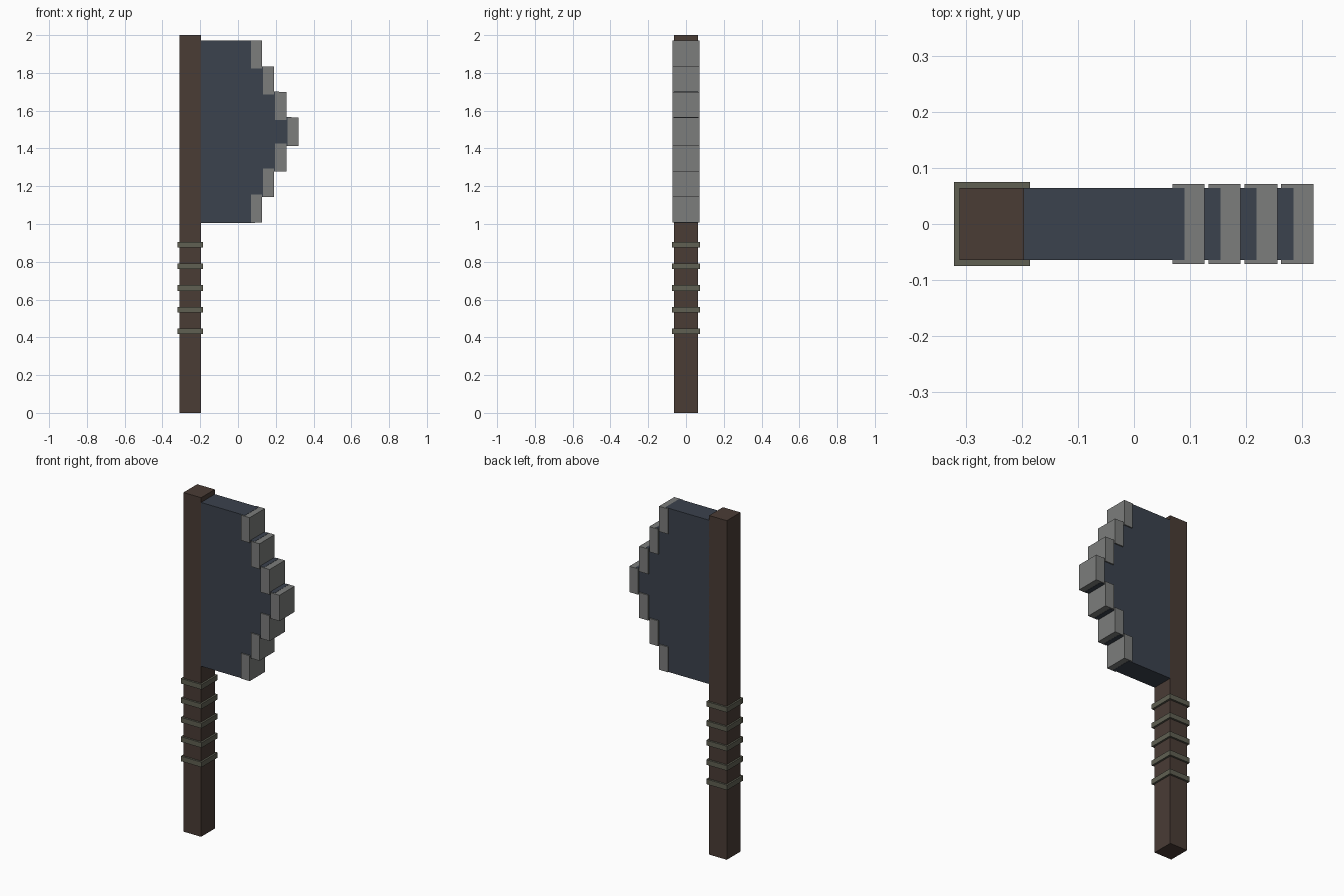
import bpy, bmesh

if "Cube" in bpy.data.objects:
    bpy.data.objects.remove(bpy.data.objects["Cube"])


def material(name, rgb):
    m = bpy.data.materials.new(name)
    m.diffuse_color = (*rgb, 1)
    m.use_nodes = True
    m.node_tree.nodes["Principled BSDF"].inputs["Base Color"].default_value = m.diffuse_color
    return m


wood = material("dark brown wood", (0.068, 0.045, 0.036))
slate = material("slate blue metal", (0.044, 0.054, 0.075))
steel = material("grey steel", (0.20, 0.205, 0.20))
cord = material("olive grey cord", (0.115, 0.115, 0.085))


def finish(name, bm, mat):
    bmesh.ops.recalc_face_normals(bm, faces=bm.faces)
    me = bpy.data.meshes.new(name)
    bm.to_mesh(me)
    bm.free()
    me.materials.append(mat)
    ob = bpy.data.objects.new(name, me)
    bpy.context.collection.objects.link(ob)
    return ob


def box(name, x0, x1, half_y, z0, z1, mat):
    bm = bmesh.new()
    bmesh.ops.create_cube(bm, size=1)
    bmesh.ops.scale(bm, vec=(x1 - x0, 2 * half_y, z1 - z0), verts=bm.verts)
    bmesh.ops.translate(bm, vec=((x0 + x1) / 2, 0, (z0 + z1) / 2), verts=bm.verts)
    return finish(name, bm, mat)


# Square handle
box("handle", -0.311, -0.196, 0.064, 0, 2, wood)

# Bindings around the grip
for i in range(5):
    z = 0.432 + i * 0.1145
    box(f"grip_binding_{i + 1}", -0.321, -0.185, 0.075, z - 0.015, z + 0.015, cord)

# Steps of the head: edge start, edge end, blade end, half height
MID, BLOCK = 1.489, 0.149
steps = [(0.069, 0.126, 0.090, 0.482),
         (0.133, 0.190, 0.154, 0.345),
         (0.197, 0.256, 0.218, 0.211),
         (0.262, 0.320, 0.284, 0.076)]

# Stepped blade, extruded from one symmetrical profile
upper, x = [], -0.197
for _, _, end, h in steps:
    upper += [(x, h + 0.001), (end, h + 0.001)]
    x = end
outline = upper + [(px, -h) for px, h in reversed(upper)]
bm = bmesh.new()
face = bm.faces.new([bm.verts.new((px, -0.064, MID + h)) for px, h in outline])
ext = bmesh.ops.extrude_face_region(bm, geom=[face], use_keep_orig=True)
bmesh.ops.translate(bm, vec=(0, 0.128, 0),
                    verts=[g for g in ext["geom"] if isinstance(g, bmesh.types.BMVert)])
finish("blade", bm, slate)

# Steel blocks along the cutting edge, mirrored about the middle one
for i, (x0, x1, _, h) in enumerate(steps):
    if i == 3:
        box("edge_tip", x0, x1, 0.071, MID - h, MID + h, steel)
    else:
        box(f"edge_upper_{i + 1}", x0, x1, 0.071, MID + h - BLOCK, MID + h, steel)
        box(f"edge_lower_{i + 1}", x0, x1, 0.071, MID - h, MID - h + BLOCK, steel)
